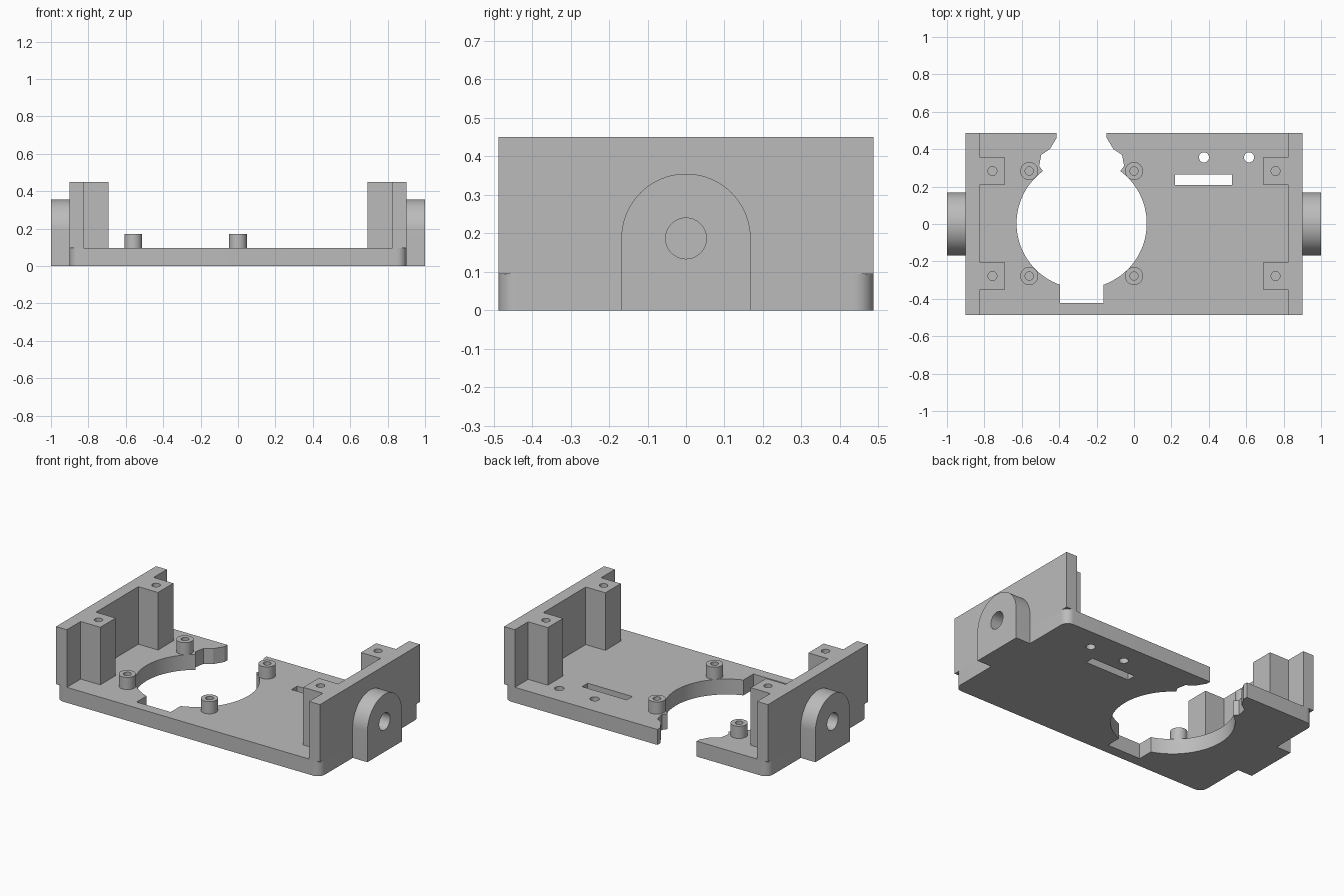
import bpy
import bmesh
from math import sin, cos, pi, radians, atan2, acos

if "Cube" in bpy.data.objects:
    bpy.data.objects.remove(bpy.data.objects["Cube"], do_unlink=True)

GREY = (0.5, 0.5, 0.5, 1)
grey = bpy.data.materials.new("plain_grey")
grey.diffuse_color = GREY
grey.use_nodes = True
grey.node_tree.nodes["Principled BSDF"].inputs["Base Color"].default_value = GREY

HALF_X, HALF_Y = 0.9, 0.487
FLOOR, TOP = 0.095, 0.45
INNER, POST_IN = 0.826, 0.692
HOLE_YS = (-0.278, 0.283)


def arc(cx, cy, r, start, end, steps):
    return [(cx + r * cos(start + (end - start) * i / steps),
             cy + r * sin(start + (end - start) * i / steps)) for i in range(steps + 1)]


def circle(cx, cy, r, steps=48):
    return arc(cx, cy, r, 0, 2 * pi, steps)[:-1]


def rect(x0, x1, y0, y1):
    return [(x0, y0), (x1, y0), (x1, y1), (x0, y1)]


def prism(name, outline, low, high, along_x=False):
    """Extrude an outline along z, or a y-z outline along x."""
    bm = bmesh.new()

    def place(p, h):
        return (h, p[0], p[1]) if along_x else (p[0], p[1], h)

    bottom = [bm.verts.new(place(p, low)) for p in outline]
    top = [bm.verts.new(place(p, high)) for p in outline]
    bm.faces.new(bottom)
    bm.faces.new(top)
    for i in range(len(outline)):
        j = (i + 1) % len(outline)
        bm.faces.new((bottom[i], bottom[j], top[j], top[i]))
    bmesh.ops.recalc_face_normals(bm, faces=bm.faces)
    mesh = bpy.data.meshes.new(name)
    bm.to_mesh(mesh)
    bm.free()
    mesh.materials.append(grey)
    obj = bpy.data.objects.new(name, mesh)
    bpy.context.collection.objects.link(obj)
    return obj


def activate(obj):
    bpy.ops.object.select_all(action='DESELECT')
    obj.select_set(True)
    bpy.context.view_layer.objects.active = obj


def cut(obj, outline, low, high, along_x=False):
    cutter = prism("cutter", outline, low, high, along_x)
    cutter.hide_render = True
    mod = obj.modifiers.new("cut", 'BOOLEAN')
    mod.operation, mod.solver, mod.object = 'DIFFERENCE', 'EXACT', cutter
    activate(obj)
    bpy.ops.object.modifier_apply(modifier=mod.name)
    bpy.data.objects.remove(cutter, do_unlink=True)


def smooth(obj):
    activate(obj)
    bpy.ops.object.shade_smooth_by_angle(angle=radians(25))


# Base plate: rounded corners with a large round opening broken out to the back
R = 0.05
cx, cy = HALF_X - R, HALF_Y - R
OPEN_X, OPEN_Y, OPEN_R, NOTCH = -0.28, 0.003, 0.348, 0.116
half = [(0.134, HALF_Y), (0.134, 0.46), (0.17, 0.40), (0.216, 0.37), (0.227, 0.31)]
half += arc(0, OPEN_Y, OPEN_R, atan2(0.28, 0.207), -acos(NOTCH / OPEN_R), 40)
half += [(NOTCH, -0.422)]
opening = [(OPEN_X + u, y) for u, y in half]
opening += [(OPEN_X - u, y) for u, y in reversed(half)]
outline = arc(-cx, -cy, R, pi, 1.5 * pi, 10) + arc(cx, -cy, R, -pi / 2, 0, 10)
outline += arc(cx, cy, R, 0, pi / 2, 10) + opening + arc(-cx, cy, R, pi / 2, pi, 10)
base = prism("base_plate", outline, 0, FLOOR)

# Slot and two small holes through the plate
cut(base, rect(0.219, 0.524, 0.209, 0.264), -0.1, 0.2)
for x in (0.374, 0.615):
    cut(base, circle(x, 0.356, 0.027, 32), -0.1, 0.2)
smooth(base)

# Standoffs around the opening
for side, x in (("right", -0.56), ("left", 0.0)):
    for end, y in zip(("front", "back"), HOLE_YS):
        post = prism(f"standoff_{end}_{side}", circle(x, y, 0.048), FLOOR, 0.17)
        cut(post, circle(x, y, 0.022, 32), FLOOR - 0.05, 0.3)
        smooth(post)

# End walls with two screw posts each, and pivot lugs outside
for side, s in (("right", -1), ("left", 1)):
    profile = [(HALF_X, -HALF_Y), (HALF_X, HALF_Y), (INNER, HALF_Y)]
    for y0, y1 in ((0.358, 0.209), (-0.203, -0.353)):
        profile += [(INNER, y0), (POST_IN, y0), (POST_IN, y1), (INNER, y1)]
    profile.append((INNER, -HALF_Y))
    wall = prism(f"end_wall_{side}", [(s * x, y) for x, y in profile], FLOOR, TOP)
    for y in HOLE_YS:
        cut(wall, circle(s * 0.757, y, 0.024, 32), 0.25, 0.6)
    smooth(wall)

    lug_outline = [(-0.168, 0), (0.168, 0)] + arc(0, 0.187, 0.168, 0, pi, 40)
    lug = prism(f"pivot_lug_{side}", lug_outline, s * HALF_X, s, True)
    cut(lug, circle(0, 0.187, 0.053), s * 0.85, s * 1.1, True)
    smooth(lug)
